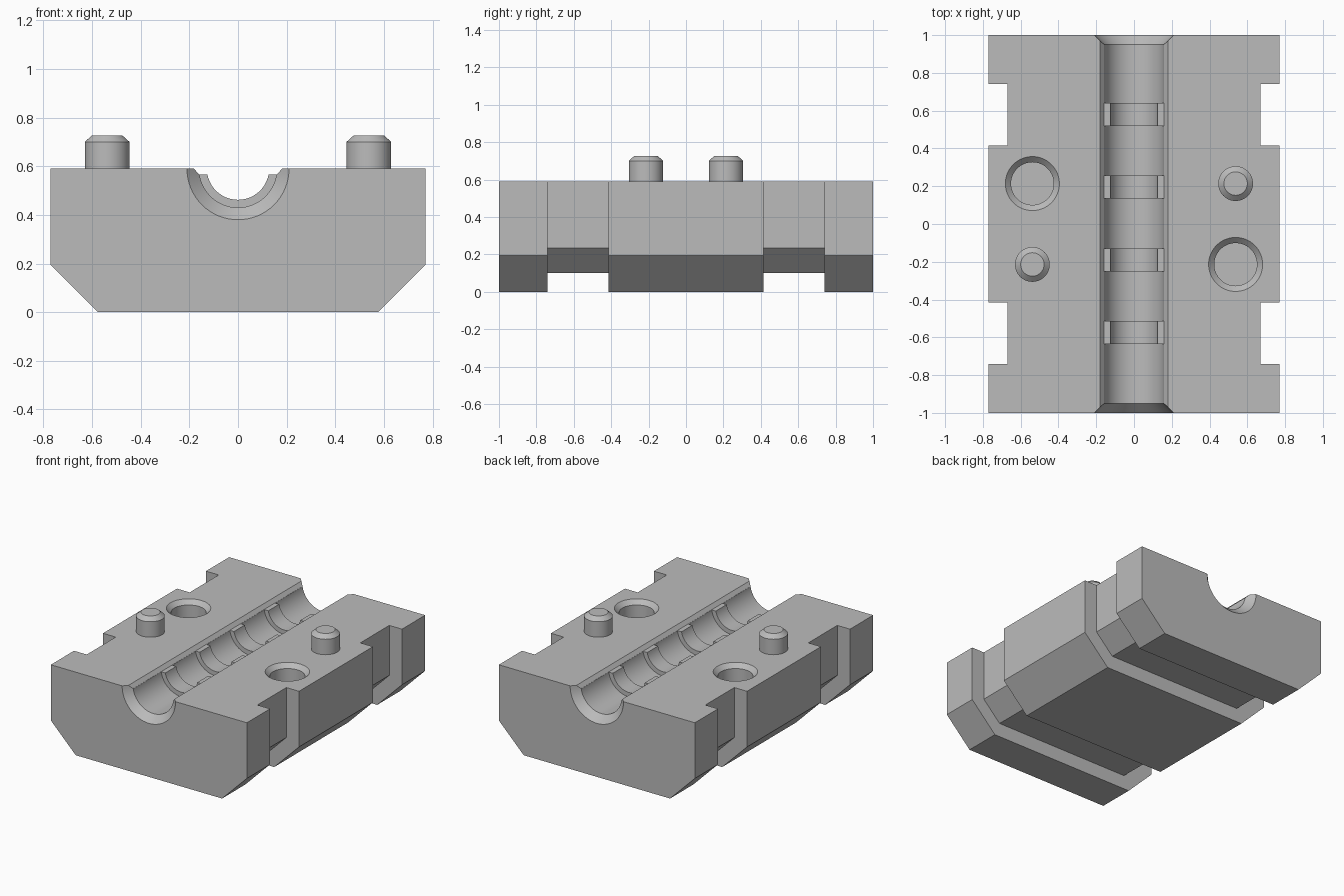
import bpy, bmesh, math
from mathutils import Matrix

cube = bpy.data.objects.get("Cube")
if cube:
    bpy.data.objects.remove(cube, do_unlink=True)

GREY = (0.5, 0.5, 0.5, 1)
grey = bpy.data.materials.new("grey metal")
grey.use_nodes = True
grey.diffuse_color = GREY
grey.node_tree.nodes["Principled BSDF"].inputs["Base Color"].default_value = GREY

TOP = 0.59        # parting face height
PIN_X, PIN_Y = 0.538, 0.214


def finish(name, bm):
    bmesh.ops.recalc_face_normals(bm, faces=bm.faces)
    mesh = bpy.data.meshes.new(name)
    bm.to_mesh(mesh)
    bm.free()
    mesh.materials.append(grey)
    ob = bpy.data.objects.new(name, mesh)
    bpy.context.collection.objects.link(ob)
    return ob


def prism(name, half, y0, y1):
    """Mirror a half outline (x, z) and extrude it along y."""
    outline = half + [(-x, z) for x, z in reversed(half)]
    bm = bmesh.new()
    face = bm.faces.new([bm.verts.new((x, y0, z)) for x, z in outline])
    ext = bmesh.ops.extrude_face_region(bm, geom=[face])["geom"]
    verts = [v for v in ext if isinstance(v, bmesh.types.BMVert)]
    bmesh.ops.translate(bm, verts=verts, vec=(0, y1 - y0, 0))
    return finish(name, bm)


def lathe(name, profile, matrix, segments=64):
    """Revolve (radius, height) points around z, cap the ends, then place."""
    bm = bmesh.new()
    rings = []
    for r, h in profile:
        angles = [2 * math.pi * i / segments for i in range(segments)]
        rings.append([bm.verts.new((r * math.cos(a), r * math.sin(a), h)) for a in angles])
    for a, b in zip(rings, rings[1:]):
        for i in range(segments):
            j = (i + 1) % segments
            bm.faces.new((a[i], a[j], b[j], b[i]))
    bm.faces.new(rings[0])
    bm.faces.new(rings[-1])
    bmesh.ops.transform(bm, matrix=matrix, verts=bm.verts)
    return finish(name, bm)


def smooth(ob):
    bpy.ops.object.select_all(action='DESELECT')
    ob.select_set(True)
    bpy.context.view_layer.objects.active = ob
    bpy.ops.object.shade_smooth_by_angle(angle=math.radians(30))


# Block with chamfered lower sides
body = prism("mold_half", [(0.575, 0), (0.77, 0.195), (0.77, TOP)], -1, 1)
cutters = []

# Strap grooves around the sides and bottom
groove = [(0.535, 0.10), (0.67, 0.235), (0.67, 0.8), (1, 0.8), (1, -0.3)]
for y0, y1 in ((-0.74, -0.415), (0.415, 0.74)):
    cutters.append(prism("groove_cutter", groove, y0, y1))

# Ribbed round channel with countersunk mouths
channel = [(0.26, -1.05), (0.16, -0.95)]
for y in (-0.575, -0.19, 0.195, 0.58):
    a, b = y - 0.061, y + 0.061
    channel += [(0.16, a), (0.128, a), (0.128, b), (0.16, b)]
channel += [(0.16, 0.95), (0.26, 1.05)]
along_y = Matrix.Translation((0, 0, TOP)) @ Matrix.Rotation(-math.pi / 2, 4, 'X')
cutters.append(lathe("channel_cutter", channel, along_y))

# Bevelled channel lip, which also lowers the rib tops
cutters.append(prism("lip_cutter", [(0.159, 0.565), (0.203, 0.615)], -1.1, 1.1))

# Chamfered sockets for the pins of the matching half
socket = [(0.113, -0.17), (0.113, -0.03), (0.143, 0), (0.163, 0.02)]
for s in (-1, 1):
    place = Matrix.Translation((s * PIN_X, -s * PIN_Y, TOP))
    cutters.append(lathe("socket_cutter", socket, place))

# Carve the block and keep only the result
for cutter in cutters:
    cutter.hide_render = True
    mod = body.modifiers.new("cut", 'BOOLEAN')
    mod.operation = 'DIFFERENCE'
    mod.solver = 'EXACT'
    mod.object = cutter
graph = bpy.context.evaluated_depsgraph_get()
carved = bpy.data.meshes.new_from_object(body.evaluated_get(graph))
body.modifiers.clear()
body.data = carved
for cutter in cutters:
    bpy.data.objects.remove(cutter, do_unlink=True)
smooth(body)

# Locating pins
pin = [(0.092, -0.01), (0.092, 0.11), (0.062, 0.137)]
for s, name in ((1, "left_pin"), (-1, "right_pin")):
    smooth(lathe(name, pin, Matrix.Translation((s * PIN_X, s * PIN_Y, TOP))))
